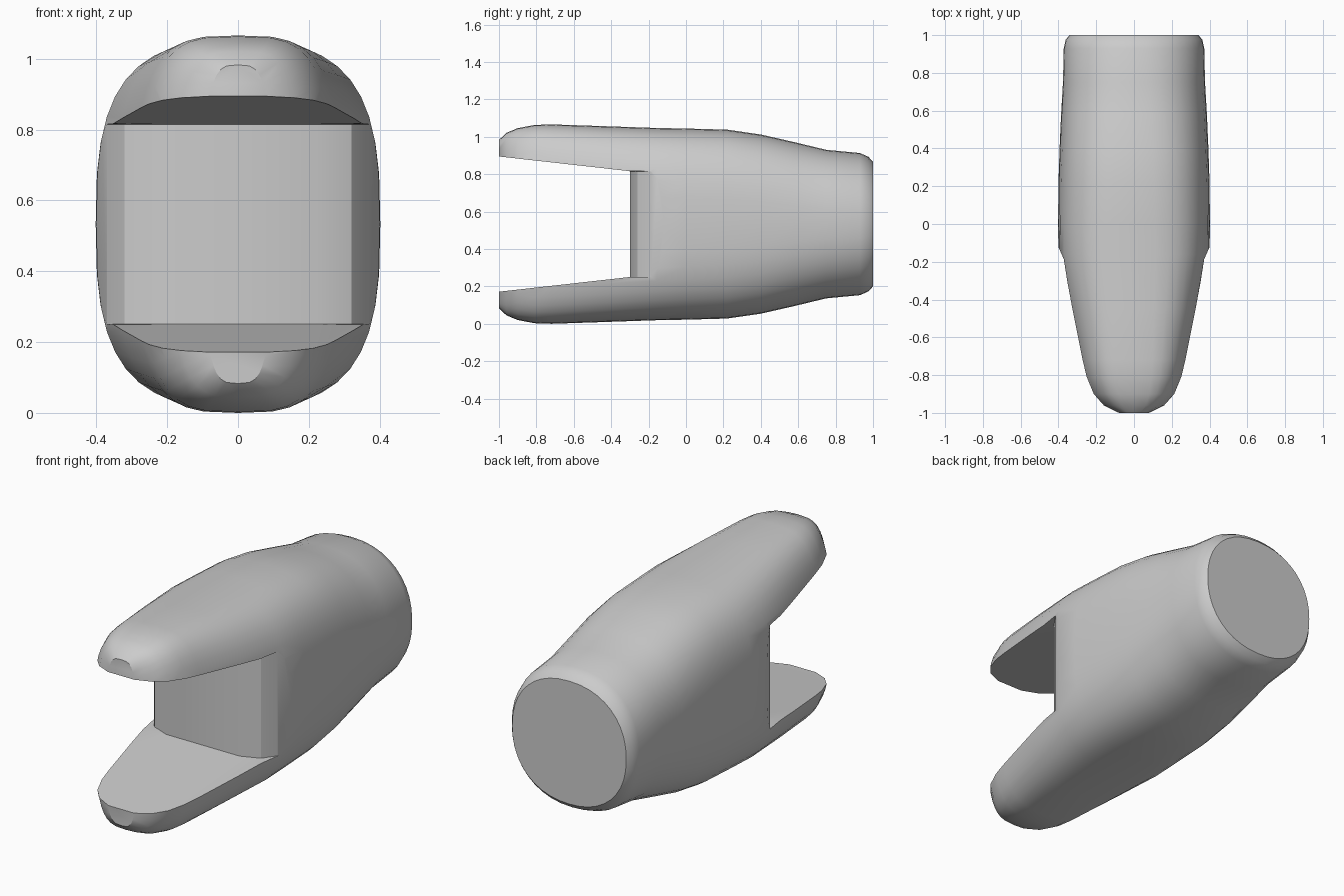
import bpy, bmesh, math

if "Cube" in bpy.data.objects:
    bpy.data.objects.remove(bpy.data.objects["Cube"])

MID = 0.533   # height of the horizontal symmetry plane


def loft(name, rings):
    """Skin a row of equal-length point rings and cap both ends."""
    bm = bmesh.new()
    rows = [[bm.verts.new(p) for p in r] for r in rings]
    n = len(rows[0])
    for a, b in zip(rows, rows[1:]):
        for i in range(n):
            j = (i + 1) % n
            bm.faces.new((a[i], a[j], b[j], b[i]))
    bm.faces.new(rows[0])
    bm.faces.new(rows[-1])
    bmesh.ops.recalc_face_normals(bm, faces=bm.faces)
    me = bpy.data.meshes.new(name)
    bm.to_mesh(me)
    bm.free()
    ob = bpy.data.objects.new(name, me)
    bpy.context.collection.objects.link(ob)
    return ob


def section(y, w, h, e, n=40):
    """Superellipse cross-section, half width w, half height h, exponent e."""
    pts = []
    for i in range(n):
        t = 2 * math.pi * i / n
        c, s = math.cos(t), math.sin(t)
        pts.append((w * math.copysign(abs(c) ** (2 / e), c), y,
                    MID + h * math.copysign(abs(s) ** (2 / e), s)))
    return pts


# Outer body: rounded fork tips at the front, round collar at the back
stations = [
    (-1.00, .095, .450, 3.5), (-.96, .180, .488, 3.5), (-.90, .233, .513, 3.5),
    (-.81, .268, .530, 3.5), (-.72, .290, .533, 3.4), (-.45, .346, .524, 3.2),
    (-.16, .400, .514, 3.0), (0, .402, .511, 2.9), (.22, .400, .505, 2.8),
    (.40, .394, .479, 2.7), (.58, .386, .438, 2.5), (.75, .376, .397, 2.35),
    (.93, .372, .380, 2.25), (.975, .362, .360, 2.2), (1.0, .342, .333, 2.2)]
body = loft("forked_body", [section(*s) for s in stations])

# Slot cutter: tapering gap with chamfered corners on the back wall
half = [(.22, -.30), (.32, -.26), (.37, -.19), (.401, -.12), (.6, -.11)]
columns = [(-x, y) for x, y in reversed(half)] + half
rings = []
for x, yb in columns:
    upper = [(-1.2, .384), (-.31, .284), (yb, .282)]
    rings.append([(x, y, MID + d) for y, d in upper] +
                 [(x, y, MID - d) for y, d in reversed(upper)])
cutter = loft("slot_cutter", rings)
cutter.hide_render = True

mod = body.modifiers.new("slot", 'BOOLEAN')
mod.operation = 'DIFFERENCE'
mod.solver = 'EXACT'
mod.object = cutter
bpy.context.view_layer.objects.active = body
body.select_set(True)
bpy.ops.object.modifier_apply(modifier=mod.name)
bpy.data.objects.remove(cutter, do_unlink=True)

# Smooth skin with crisp slot edges
bpy.ops.object.shade_smooth_by_angle(angle=math.radians(30))
